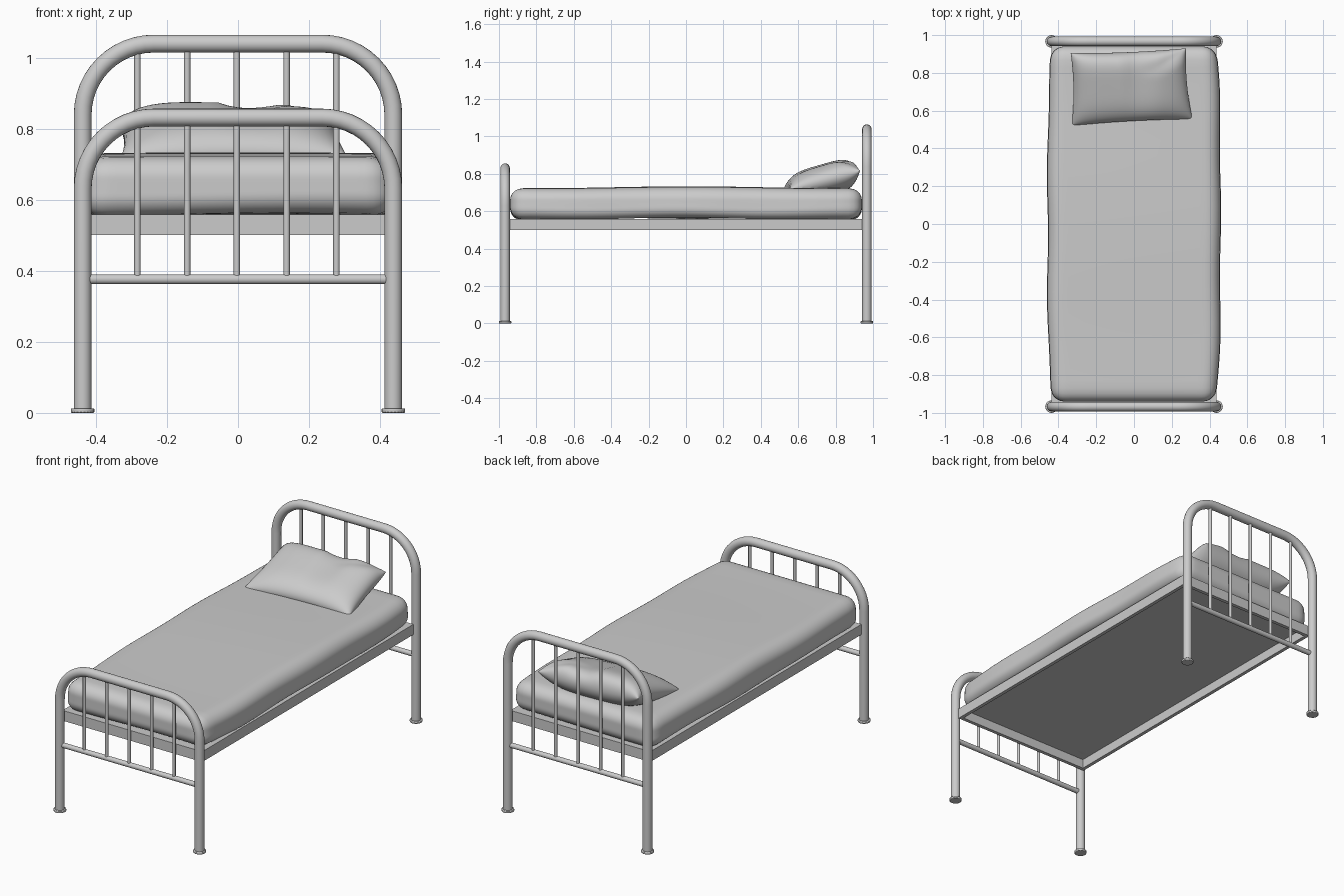
import bpy, bmesh
from math import sin, cos, pi, radians
from mathutils import Vector

if "Cube" in bpy.data.objects:
    bpy.data.objects.remove(bpy.data.objects["Cube"])

grey = bpy.data.materials.new("plain grey")
grey.use_nodes = True
grey.diffuse_color = (0.6, 0.6, 0.6, 1)
grey.node_tree.nodes["Principled BSDF"].inputs["Base Color"].default_value = (0.6, 0.6, 0.6, 1)


def finish(name, bm, smooth=True):
    bmesh.ops.recalc_face_normals(bm, faces=bm.faces)
    mesh = bpy.data.meshes.new(name)
    bm.to_mesh(mesh)
    bm.free()
    mesh.materials.append(grey)
    ob = bpy.data.objects.new(name, mesh)
    bpy.context.collection.objects.link(ob)
    if smooth:
        bpy.ops.object.select_all(action='DESELECT')
        ob.select_set(True)
        bpy.context.view_layer.objects.active = ob
        bpy.ops.object.shade_smooth_by_angle(angle=radians(40))
    return ob


def tube(name, path, radius, sides=16):
    """Round bar swept along a path lying in an xz plane."""
    bm = bmesh.new()
    pts = [Vector(p) for p in path]
    rings = []
    for i, p in enumerate(pts):
        along = (pts[min(i + 1, len(pts) - 1)] - pts[max(i - 1, 0)]).normalized()
        side = Vector((0, 1, 0))
        up = along.cross(side)
        rings.append([bm.verts.new(p + radius * (cos(a) * side + sin(a) * up))
                      for a in (2 * pi * k / sides for k in range(sides))])
    for a, b in zip(rings, rings[1:]):
        for k in range(sides):
            n = (k + 1) % sides
            bm.faces.new((a[k], a[n], b[n], b[k]))
    bm.faces.new(rings[0])
    bm.faces.new(rings[-1])
    return finish(name, bm)


def box(name, lo, hi):
    bm = bmesh.new()
    bmesh.ops.create_cube(bm, size=1)
    for v in bm.verts:
        v.co = [l + (c + 0.5) * (h - l) for c, l, h in zip(v.co, lo, hi)]
    return finish(name, bm, False)


# Bent tube ends with rails, spindles and feet
LEG_X, BEND = 0.437, 0.2


def bed_end(label, y, top):
    arc = [(pi / 2) * k / 12 for k in range(13)]
    left = [(LEG_X - BEND + BEND * cos(a), y, top - BEND + BEND * sin(a)) for a in arc]
    right = [(-x, yy, z) for x, yy, z in reversed(left)]
    tube(label + "_hoop", [(LEG_X, y, 0.005)] + left + right + [(-LEG_X, y, 0.005)], 0.025, 20)
    tube(label + "_rail", [(-0.418, y, 0.376), (0.418, y, 0.376)], 0.014)
    for i in range(5):
        x = -0.283 + 0.14 * i
        tube(f"{label}_spindle_{i + 1}", [(x, y, 0.376), (x, y, top)], 0.009, 12)
    for side, x in (("left", LEG_X), ("right", -LEG_X)):
        foot = tube(f"{label}_{side}_foot", [(x, y, 0), (x, y, 0.013)], 0.033, 20)
        bevel = foot.modifiers.new("rounded rim", 'BEVEL')
        bevel.width, bevel.segments = 0.003, 2


bed_end("headboard", 0.967, 1.039)
bed_end("footboard", -0.967, 0.831)

# Flat bar frame and base panel
FX, FY, T = 0.437, 0.943, 0.02
for side, s in (("left", 1), ("right", -1)):
    xs = sorted((s * FX, s * (FX - T)))
    box(side + "_side_rail", (xs[0], -FY, 0.5), (xs[1], FY, 0.558))
for end, s in (("head", 1), ("foot", -1)):
    ys = sorted((s * FY, s * (FY - T)))
    box(end + "_cross_rail", (T - FX, ys[0], 0.5), (FX - T, ys[1], 0.558))
box("base_panel", (T - FX, T - FY, 0.552), (FX - T, FY - T, 0.558))

# Soft mattress: rounded block with bulging sides and a hollow underside
bm = bmesh.new()
bmesh.ops.create_cube(bm, size=2)
bmesh.ops.subdivide_edges(bm, edges=bm.edges, cuts=31, use_grid_fill=True)
half, r = Vector((0.435, 0.94, 0.087)), Vector((0.07, 0.07, 0.065))
for v in bm.verts:
    # concentrate the grid near the edges so the corners stay round
    p = Vector([h * sin(c * pi / 2) for c, h in zip(v.co, half)])
    core = Vector([max(-h + q, min(h - q, c)) for c, h, q in zip(p, half, r)])
    d = Vector([(a - b) / q for a, b, q in zip(p, core, r)])
    if d.length > 0:
        d = d.normalized() * max(abs(c) for c in d)
    p = core + Vector([a * q for a, q in zip(d, r)])
    u, w, h = p.x / half.x, p.y / half.y, p.z / half.z
    p.x *= 1 + 0.05 * (1 - w ** 4) + 0.008 * sin(9 * w + u) - 0.012 * h
    inner = max(0, 1 - u * u) * max(0, 1 - w * w)
    if h < 0:
        p.z += 0.04 * inner * -h + 0.004 * sin(6 * w + 2 * u)
    else:
        p.z += h * (0.004 * sin(4 * w + 1.5) + 0.003 * inner)
    v.co = p + Vector((0, 0, 0.639))
finish("mattress", bm)

# Pillow: two swollen sheets joined at a pinched outline
bm = bmesh.new()
N = 32
corners = [Vector(c) for c in ((-0.33, 0.52), (0.31, 0.555), (0.275, 0.93), (-0.335, 0.905))]


def pillow_point(i, j, face):
    u, v = sin(pi * (i / N - 0.5)), sin(pi * (j / N - 0.5))
    a, b = (u + 1) / 2, (v + 1) / 2
    p = (corners[0] * (1 - a) + corners[1] * a) * (1 - b) + (corners[3] * (1 - a) + corners[2] * a) * b
    p.x -= 0.012 * u * (1 - v * v)
    p.y -= 0.008 * v * (1 - u * u)
    swell = ((1 - u ** 4) * (1 - v ** 4)) ** 0.5
    seam = 0.765 + 0.03 * v + 0.02 * u * u * v
    if face > 0:
        dent = 0.022 * max(0, 1 - ((u - 0.2) / 0.3) ** 2) * b
        z = seam + swell * (0.085 + 0.02 * v - dent)
        z -= 0.02 * max(0, 1 - abs(u - v) / 0.35) * max(0, u + v - 0.6) * swell
    else:
        z = max(0.718, seam - 0.085 * swell)
    return (p.x, p.y, z)


for face in (1, -1):
    grid = [[bm.verts.new(pillow_point(i, j, face)) for j in range(N + 1)] for i in range(N + 1)]
    for i in range(N):
        for j in range(N):
            bm.faces.new((grid[i][j], grid[i + 1][j], grid[i + 1][j + 1], grid[i][j + 1]))
bmesh.ops.remove_doubles(bm, verts=bm.verts, dist=0.0003)
finish("pillow", bm)
